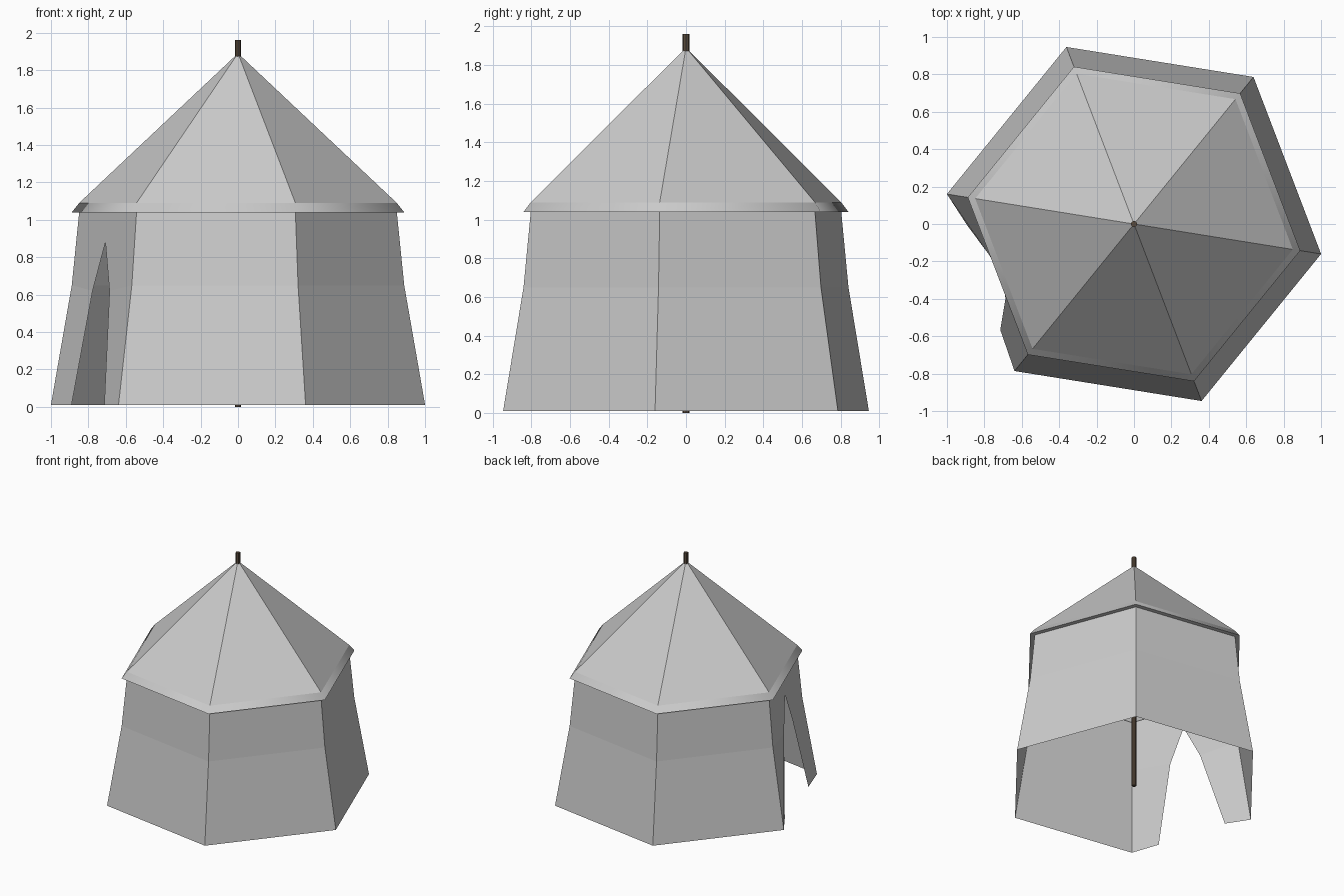
import bpy
import math
from mathutils import Vector

SIDES = 6
TURN = math.radians(-9.1)
DOOR = 3                      # index of the wall panel with the entrance

cube = bpy.data.objects.get("Cube")
if cube:
    bpy.data.objects.remove(cube, do_unlink=True)


def make_material(name, rgb):
    mat = bpy.data.materials.new(name)
    mat.use_nodes = True
    mat.diffuse_color = (*rgb, 1)
    mat.node_tree.nodes["Principled BSDF"].inputs["Base Color"].default_value = (*rgb, 1)
    return mat


canvas = make_material("grey canvas", (0.6, 0.6, 0.6))
wood = make_material("dark brown wood", (0.1, 0.07, 0.045))


def corner(i, radius, z):
    a = TURN + math.tau * i / SIDES
    return Vector((radius * math.cos(a), radius * math.sin(a), z))


def make_object(name, polygons, mat, smooth=False):
    """Build a mesh from corner-point polygons, sharing equal points."""
    index, verts, faces = {}, [], []
    for poly in polygons:
        face = []
        for p in poly:
            key = tuple(round(c, 4) for c in p)
            if key not in index:
                index[key] = len(verts)
                verts.append(key)
            face.append(index[key])
        faces.append(face)
    mesh = bpy.data.meshes.new(name)
    mesh.from_pydata(verts, [], faces)
    mesh.materials.append(mat)
    for f in mesh.polygons:
        f.use_smooth = smooth
    obj = bpy.data.objects.new(name, mesh)
    bpy.context.collection.objects.link(obj)
    return obj


def band(i, low, high):
    """One side of a ring between two (radius, z) levels."""
    return [corner(i, *low), corner(i + 1, *low), corner(i + 1, *high), corner(i, *high)]


# Profile levels as (radius, height)
foot, knee, eave = (1.013, 0.01), (0.9, 0.65), (0.86, 1.04)
lip, shoulder = (0.9, 1.04), (0.86, 1.09)
peak = Vector((0, 0, 1.89))

# Plain wall panels
walls = []
for i in range(SIDES):
    if i != DOOR:
        walls += [band(i, foot, knee), band(i, knee, eave)]
make_object("tent_walls", walls, canvas)

# Entrance panel: two flaps that meet above a pointed opening
near, far = DOOR, DOOR + 1
tip = corner(near, 0.876, 0.88).lerp(corner(far, 0.876, 0.88), 0.5)
top_mid = corner(near, *eave).lerp(corner(far, *eave), 0.5)


def flap(name, side, other, hem, flip):
    side_knee = corner(side, *knee)
    inner_knee = corner(side, 0.905, 0.62).lerp(corner(other, 0.905, 0.62), 0.36)
    polys = [[corner(side, *foot), hem, inner_knee, side_knee],
             [side_knee, inner_knee, tip, top_mid, corner(side, *eave)]]
    if flip:
        polys = [p[::-1] for p in polys]
    make_object(name, polys, canvas)


flap("open_door_flap", near, far, Vector((-0.89, -0.01, 0.01)), False)
flap("closed_door_flap", far, near, Vector((-0.715, -0.566, 0.01)), True)

# Roof: six flat slopes, a soft brim and its underside
make_object("roof", [[corner(i, *shoulder), corner(i + 1, *shoulder), peak]
                     for i in range(SIDES)], canvas)
make_object("roof_brim", [band(i, lip, shoulder) for i in range(SIDES)], canvas, True)
make_object("brim_underside", [band(i, eave, lip) for i in range(SIDES)], canvas)

# Centre pole
bpy.ops.mesh.primitive_cylinder_add(vertices=8, radius=0.017, depth=1.96, location=(0, 0, 0.98))
pole = bpy.context.object
pole.name = "centre_pole"
pole.data.materials.append(wood)
